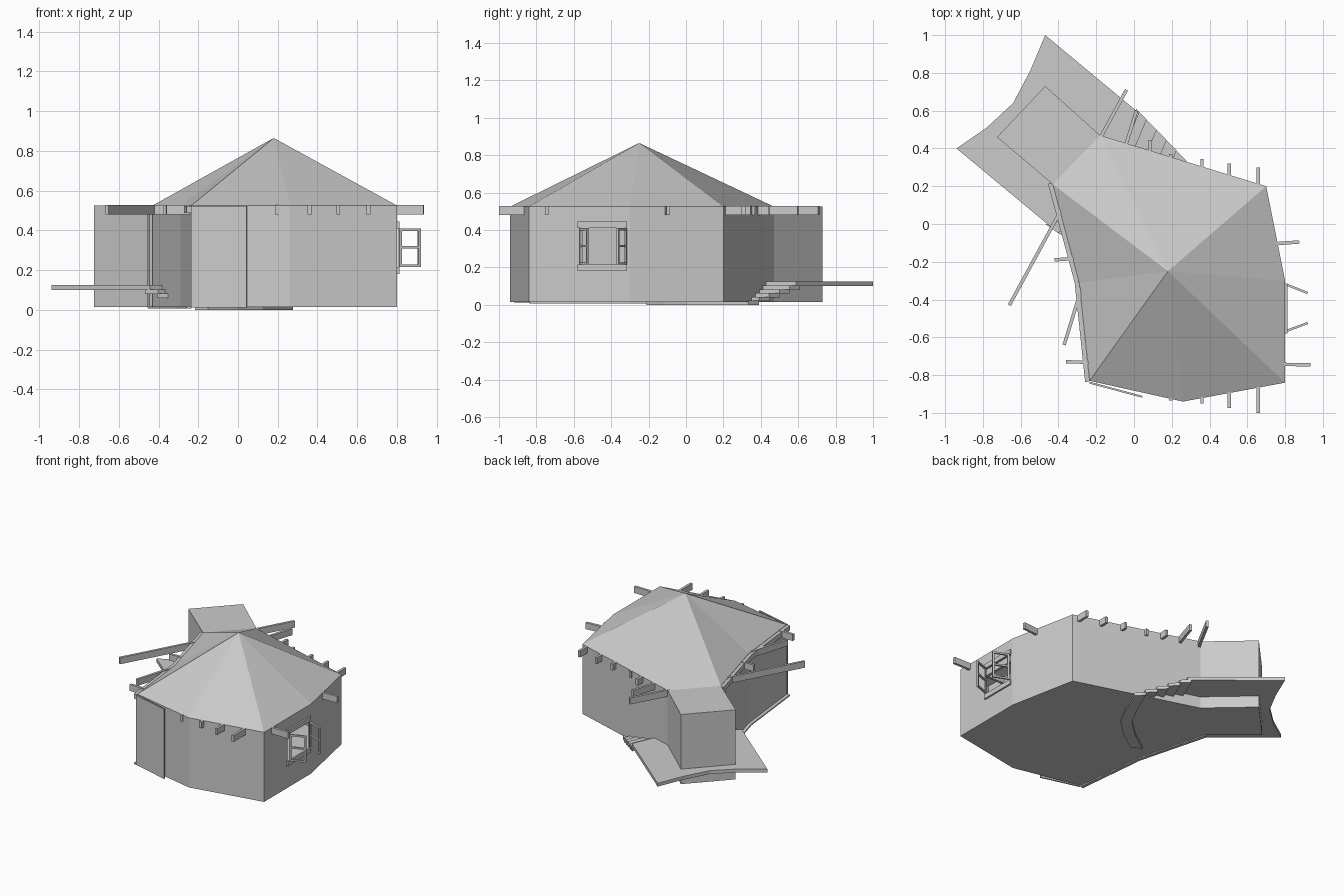
import bpy, bmesh
from mathutils import Vector, Matrix

if "Cube" in bpy.data.objects:
    bpy.data.objects.remove(bpy.data.objects["Cube"])

FLOOR, EAVE, PEAK = 0.015, 0.525, 0.865
main = [(-0.18, 0.47), (-0.43, 0.21), (-0.29, -0.31), (-0.235, -0.83), (0.26, -0.94),
        (0.80, -0.84), (0.80, -0.30), (0.70, 0.20)]
annex = [(-0.18, 0.47), (-0.47, 0.73), (-0.725, 0.46), (-0.43, 0.21)]


def make(name, faces):
    """Mesh object from a list of faces given as point lists."""
    bm = bmesh.new()
    for f in faces:
        bm.faces.new([bm.verts.new(p) for p in f])
    bmesh.ops.remove_doubles(bm, verts=bm.verts, dist=1e-5)
    bmesh.ops.recalc_face_normals(bm, faces=bm.faces)
    me = bpy.data.meshes.new(name)
    bm.to_mesh(me)
    bm.free()
    ob = bpy.data.objects.new(name, me)
    bpy.context.collection.objects.link(ob)
    return ob


def quad(a, b, z0, z1):
    return [(*a, z0), (*b, z0), (*b, z1), (*a, z1)]


def prism(name, pts, z0, z1):
    n = len(pts)
    sides = [quad(pts[i], pts[(i + 1) % n], z0, z1) for i in range(n)]
    return make(name, sides + [[(*p, z0) for p in pts], [(*p, z1) for p in pts]])


def board(name, a, b, w, z0, z1):
    """Straight plank from a to b in plan, w wide."""
    a, b = Vector(a), Vector(b)
    d = (b - a).normalized() * w / 2
    n = Vector((-d.y, d.x))
    return prism(name, [tuple(p) for p in (a + n, b + n, b - n, a - n)], z0, z1)


# Walls, with a window opening in the right-hand wall
WY0, WY1, WZ0, WZ1 = -0.57, -0.325, 0.215, 0.41
outline = main[1:] + annex[:3]
walls = []
for i, a in enumerate(outline):
    b = outline[(i + 1) % len(outline)]
    if a == (0.80, -0.84):
        p, q = (0.80, WY0), (0.80, WY1)
        walls += [quad(a, p, FLOOR, EAVE), quad(q, b, FLOOR, EAVE),
                  quad(p, q, FLOOR, WZ0), quad(p, q, WZ1, EAVE)]
    else:
        walls.append(quad(a, b, FLOOR, EAVE))
make("walls", walls)
make("floor", [[(*p, FLOOR) for p in outline]])

# Peaked roof and flat annex roof
apex = (0.18, -0.25, PEAK)
make("roof", [[(*main[i], EAVE), (*main[(i + 1) % 8], EAVE), apex] for i in range(8)])
make("annex_roof", [[(*p, EAVE) for p in annex]])

# Roof beams poking through the walls
beams = [((0.195, -0.935), (0.195, 0.37)), ((0.36, -0.95), (0.36, 0.345)),
         ((0.505, -0.975), (0.505, 0.32)), ((0.657, -1.0), (0.657, 0.30)),
         ((0.05, -0.88), (0.087, 0.445)), ((-0.37, -0.64), (0.013, 0.60)),
         ((-0.66, -0.43), (-0.04, 0.71)), ((-0.42, -0.19), (0.875, -0.095)),
         ((-0.36, -0.73), (0.935, -0.745))]
for a, b in beams:
    board("roof_beam", a, b, 0.018, 0.48, 0.527)

# Door panel slightly ajar at the front, and track boards along the left side
board("door_panel", (-0.235, -0.84), (0.045, -0.915), 0.01, 0.012, 0.522)
track = [(-0.442, 0.21), (-0.302, -0.31), (-0.247, -0.835)]
for a, b in zip(track, track[1:]):
    board("lower_track", a, b, 0.024, 0.007, 0.016)
    board("upper_track", a, b, 0.024, 0.487, 0.523)
board("track_post", (-0.447, 0.215), (-0.437, 0.18), 0.016, 0.008, 0.523)

# Deck and curved steps, sharing one arc that slides along the annex axis
arc = [Vector(p) for p in ((-0.94, 0.40), (-0.78, 0.51), (-0.64, 0.64), (-0.55, 0.81), (-0.47, 1.0))]
mid = Vector((-0.705, 0.70))
axis = Vector((0.77, -0.64))


def arc_at(t, s):
    return [tuple(mid + axis * t + (p - mid) * s) for p in arc]


def strip(name, t0, s0, t1, s1, z0, z1):
    prism(name, arc_at(t0, s0) + arc_at(t1, s1)[::-1], z0, z1)


strip("deck", 0, 1, 0.645, 1.0, 0.10, 0.125)
for i in range(5):
    t = 0.62 + i * 0.075
    s = 1.02 - i * 0.022
    z = 0.08 - i * 0.02
    strip("step", t, s, t + 0.078, s - 0.02, z, z + 0.022)

# Window header, sill and two open sashes
board("window_header", (0.806, -0.58), (0.806, -0.315), 0.012, 0.41, 0.445)
board("window_sill", (0.806, -0.58), (0.806, -0.315), 0.012, 0.18, 0.215)
for hinge, tip in (((0.81, -0.322), (0.92, -0.366)), ((0.81, -0.565), (0.92, -0.524))):
    h, t = Vector(hinge), Vector(tip)
    d = (t - h).normalized() * 0.014
    board("sash_stile", h, h + d, 0.012, WZ0, WZ1)
    board("sash_stile", t - d, t, 0.012, WZ0, WZ1)
    for z in (WZ0, 0.308, WZ1 - 0.012):
        board("sash_rail", h + d, t - d, 0.012, z, z + 0.012)
